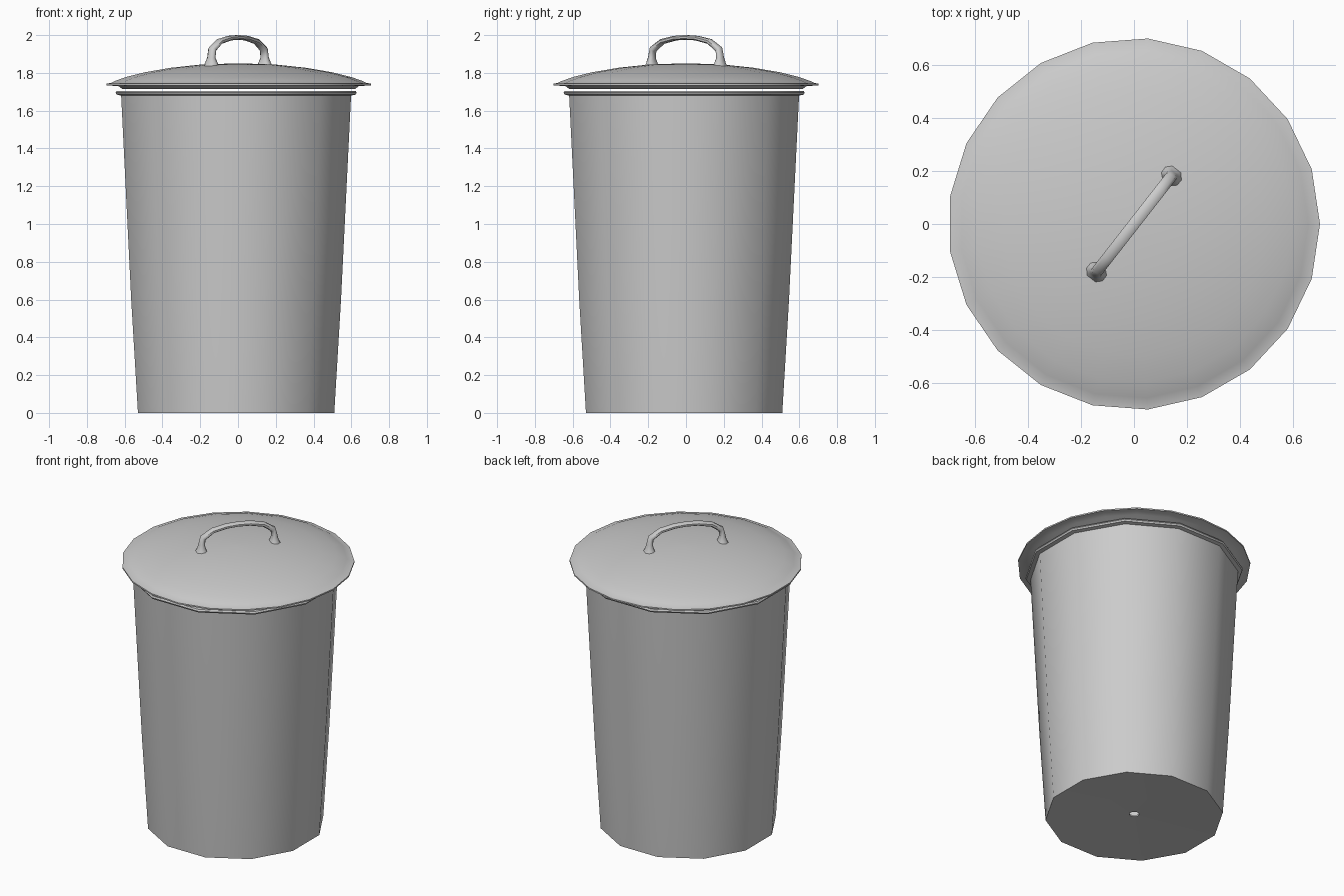
import bpy, bmesh
from math import sin, cos, pi, radians
from mathutils import Vector

if "Cube" in bpy.data.objects:
    bpy.data.objects.remove(bpy.data.objects["Cube"])


def finish(name, bm, angle):
    bmesh.ops.recalc_face_normals(bm, faces=bm.faces)
    me = bpy.data.meshes.new(name)
    bm.to_mesh(me)
    bm.free()
    ob = bpy.data.objects.new(name, me)
    bpy.context.collection.objects.link(ob)
    bpy.ops.object.select_all(action='DESELECT')
    ob.select_set(True)
    bpy.context.view_layer.objects.active = ob
    bpy.ops.object.shade_smooth_by_angle(angle=radians(angle))
    return ob


def bridge(bm, rings, closed=False):
    pairs = list(zip(rings, rings[1:]))
    if closed:
        pairs.append((rings[-1], rings[0]))
    for a, b in pairs:
        n = len(a)
        for i in range(n):
            j = (i + 1) % n
            bm.faces.new((a[i], a[j], b[j], b[i]))


def lathe(name, profile, sides, start=0.0, centre=(0, 0), closed=False, caps=False, angle=40):
    bm = bmesh.new()
    rings = []
    for r, z in profile:
        rings.append([bm.verts.new((centre[0] + r * cos(start + 2 * pi * i / sides),
                                    centre[1] + r * sin(start + 2 * pi * i / sides), z))
                      for i in range(sides)])
    bridge(bm, rings, closed)
    if caps:
        bm.faces.new(rings[0])
        bm.faces.new(rings[-1])
    return finish(name, bm, angle)


# Tapered twelve-sided bin: drain hole, wall, rolled rim, inner wall
lathe("bin_body", [(0.03, 0.015), (0.538, 0.0), (0.575, 0.6), (0.63, 1.68), (0.655, 1.685),
                   (0.66, 1.695), (0.655, 1.705), (0.62, 1.705), (0.565, 0.6),
                   (0.528, 0.012), (0.03, 0.025)],
      12, radians(15), (-0.01, -0.01), closed=True)

# Domed lid with a flat lip and a seating ring underneath
lathe("lid", [(0.03, 1.85), (0.2, 1.844), (0.36, 1.827), (0.5, 1.803), (0.6, 1.778),
              (0.66, 1.757), (0.68, 1.747), (0.704, 1.743), (0.704, 1.734), (0.64, 1.73),
              (0.62, 1.715), (0.595, 1.715), (0.58, 1.765), (0.36, 1.815), (0.03, 1.838)],
      21, caps=True)

# Arched handle set diagonally, with flared feet: distance, height, half width, half depth
half = [(0.232, 1.828, 0.042, 0.036), (0.23, 1.85, 0.036, 0.024), (0.23, 1.88, 0.022, 0.017),
        (0.222, 1.925, 0.022, 0.016), (0.16, 1.966, 0.022, 0.013), (0.075, 1.984, 0.022, 0.012)]
path = [(-d, z, w, t) for d, z, w, t in half] + [(0, 1.988, 0.022, 0.012)] + half[::-1]
along = Vector((cos(radians(52)), sin(radians(52)), 0))
side = Vector((-along.y, along.x, 0))
up = Vector((0, 0, 1))
section = [(-1, -0.5), (-0.6, -1), (0.6, -1), (1, -0.5), (1, 0.4), (0.5, 1), (-0.5, 1), (-1, 0.4)]
bm = bmesh.new()
rings = []
for k, (d, z, w, t) in enumerate(path):
    a, b = path[max(k - 1, 0)], path[min(k + 1, len(path) - 1)]
    tangent = (along * (b[0] - a[0]) + up * (b[1] - a[1])).normalized()
    if k in (0, len(path) - 1):
        tangent = up if k == 0 else -up
    out = side.cross(tangent).normalized()
    if out.dot(along * d + up * (z - 1.85)) < 0:
        out = -out
    rings.append([bm.verts.new(along * d + up * z + side * (p * w) + out * (q * t))
                  for p, q in section])
bridge(bm, rings)
bm.faces.new(rings[0])
bm.faces.new(rings[-1])
finish("lid_handle", bm, 50)
